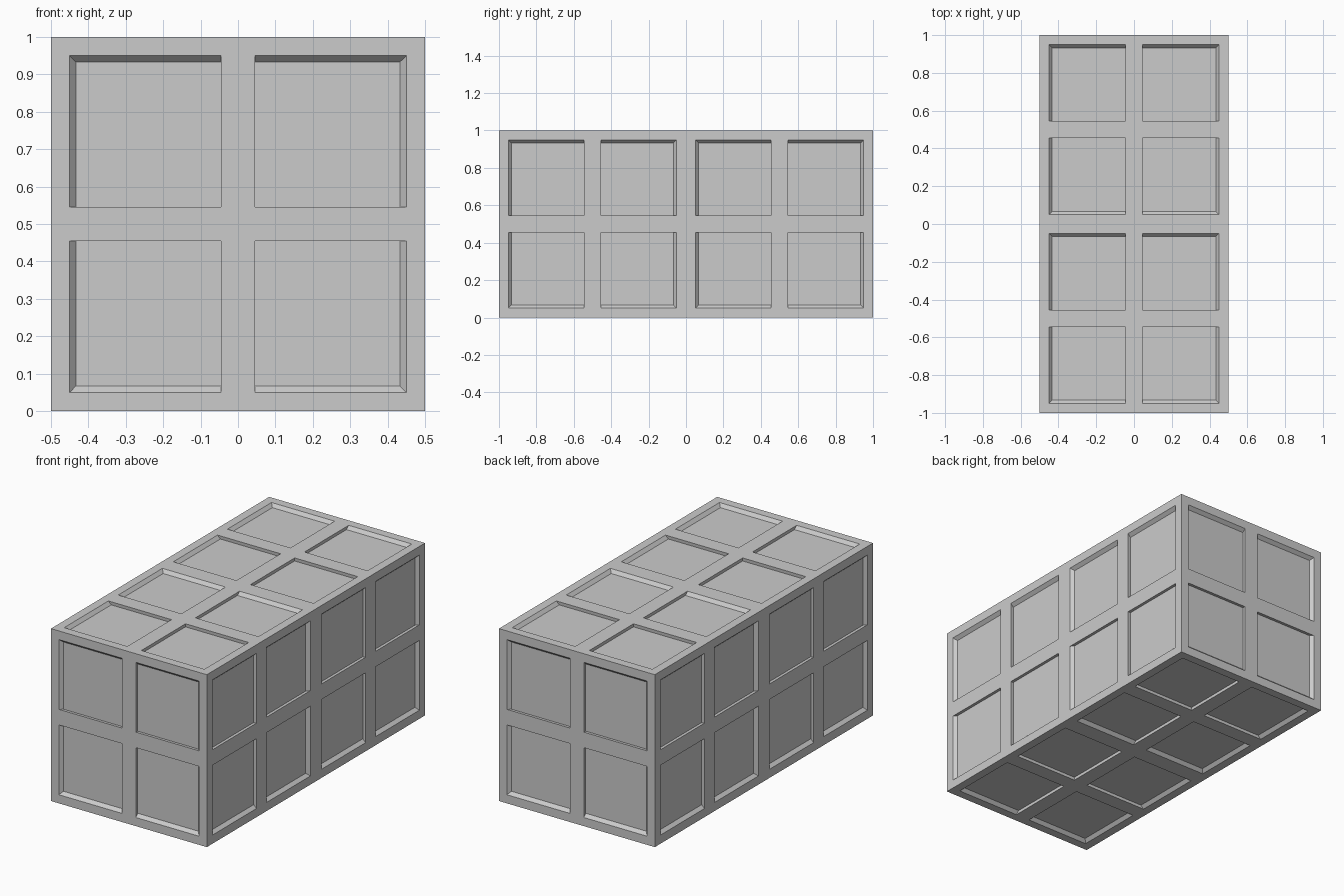
import bpy, bmesh
from mathutils import Vector

if "Cube" in bpy.data.objects:
    bpy.data.objects.remove(bpy.data.objects["Cube"])

RIM_IN, RIM_OUT = 0.045, 0.45   # panel opening limits, measured from the cube centre
SINK = 0.962                    # panel floors are scaled towards the cube centre


def rim_coord(c):
    """Snap an in-plane coordinate to the panel opening; keep the face plane."""
    if abs(c) > 0.499:
        return c
    size = RIM_OUT if abs(c) > 0.25 else RIM_IN
    return size if c > 0 else -size


# Unit cube with every side split into 2 x 2 cells
bm = bmesh.new()
bmesh.ops.create_cube(bm, size=1)
bmesh.ops.subdivide_edges(bm, edges=bm.edges[:], cuts=1, use_grid_fill=True)

# Open joint side, where the two halves meet
joint = [f for f in bm.faces if f.normal.y > 0.9]
bmesh.ops.delete(bm, geom=joint, context='FACES')

# Panel openings
panels = bm.faces[:]
bmesh.ops.inset_individual(bm, faces=panels, thickness=0.0475, use_even_offset=True)
for f in panels:
    for v in f.verts:
        v.co = Vector([rim_coord(c) for c in v.co])

# Sunken panel floors with walls tapering towards the cube centre
bmesh.ops.inset_individual(bm, faces=panels, thickness=0.001)
for f in panels:
    for loop in f.loops:
        v = loop.vert
        v.co = Vector([rim_coord(c) for c in v.co]) * SINK

bmesh.ops.recalc_face_normals(bm, faces=bm.faces[:])
bmesh.ops.translate(bm, verts=bm.verts[:], vec=(0, -0.5, 0.5))

mesh = bpy.data.meshes.new("panelled_block")
bm.to_mesh(mesh)
bm.free()
block = bpy.data.objects.new("panelled_block", mesh)
bpy.context.collection.objects.link(block)

# Back half mirrored from the front half
mirror = block.modifiers.new("back_half", 'MIRROR')
mirror.use_axis = (False, True, False)
mirror.use_clip = True
mirror.merge_threshold = 0.0005
